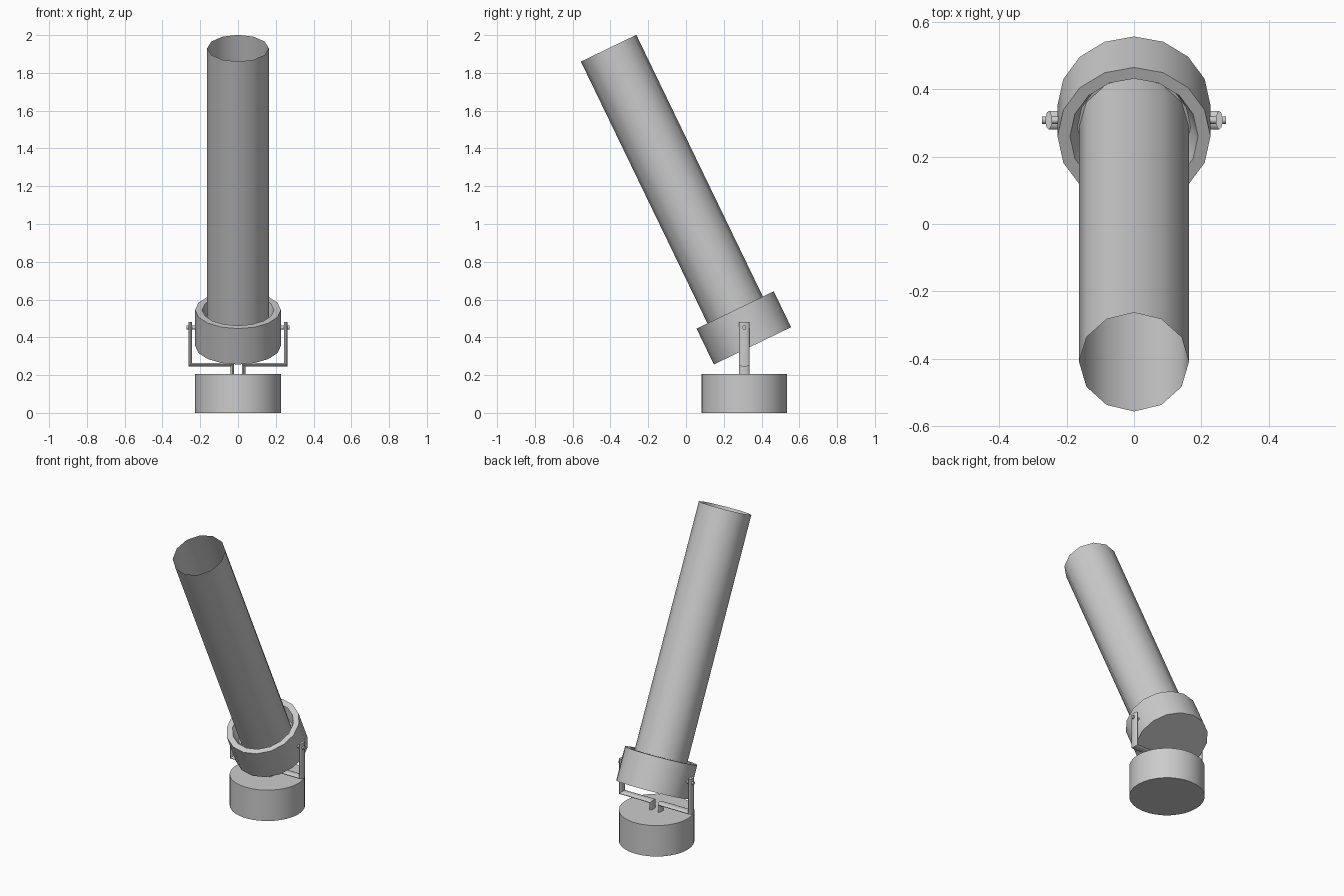
import bpy, bmesh, math
from mathutils import Vector, Matrix

if "Cube" in bpy.data.objects:
    bpy.data.objects.remove(bpy.data.objects["Cube"])

TILT = math.radians(25.8)
BASE_Y = 0.308


def finish(name, bm, matrix=None, recalc=True):
    if matrix is not None:
        bm.transform(matrix)
    if recalc:
        bmesh.ops.recalc_face_normals(bm, faces=bm.faces)
    me = bpy.data.meshes.new(name)
    bm.to_mesh(me)
    bm.free()
    ob = bpy.data.objects.new(name, me)
    bpy.context.collection.objects.link(ob)
    for p in me.polygons:
        p.use_smooth = True
    me.set_sharp_from_angle(angle=math.radians(40))
    return ob


def lathe(name, profile, sides, matrix, caps=True):
    """Stack rings (radius, height) and optionally cap both ends."""
    bm = bmesh.new()
    rings = []
    for r, z in profile:
        rings.append([bm.verts.new((r * math.cos(2 * math.pi * i / sides),
                                    r * math.sin(2 * math.pi * i / sides), z))
                      for i in range(sides)])
    for a, b in zip(rings, rings[1:]):
        for i in range(sides):
            j = (i + 1) % sides
            bm.faces.new((a[i], a[j], b[j], b[i]))
    if caps:
        bm.faces.new(rings[0][::-1])
        bm.faces.new(rings[-1])
    return finish(name, bm, matrix, recalc=caps)


def sweep(name, path, hw, hy, sides, sx):
    """Sweep a rounded flat section along a mitred path in the xz plane."""
    bm = bmesh.new()
    pts = [Vector(p) for p in path]
    rings = []
    for k, p in enumerate(pts):
        d0 = (p - pts[k - 1]).normalized() if k else (pts[1] - p).normalized()
        d1 = (pts[k + 1] - p).normalized() if k < len(pts) - 1 else d0
        n0, n1 = Vector((-d0.y, d0.x)), Vector((-d1.y, d1.x))
        m = (n0 + n1).normalized()
        m /= m.dot(n0)
        ring = []
        for i in range(sides):
            t = 2 * math.pi * i / sides
            off = p + m * hw * math.cos(t)
            ring.append(bm.verts.new((sx * off.x, BASE_Y + hy * math.sin(t), off.y)))
        rings.append(ring)
    for a, b in zip(rings, rings[1:]):
        for i in range(sides):
            j = (i + 1) % sides
            bm.faces.new((a[i], a[j], b[j], b[i]))
    bm.faces.new(rings[0][::-1])
    bm.faces.new(rings[-1])
    return finish(name, bm)


# Round base
lathe("base", [(0.227, 0), (0.227, 0.205)], 32, Matrix.Translation((0, BASE_Y, 0)))

# Tilted cup and the open tube standing in it
tilt = Matrix.Translation((0, 0.352, 0.355)) @ Matrix.Rotation(TILT, 4, 'X')
lathe("cup", [(0.227, 0), (0.227, 0.211), (0.19, 0.211), (0.168, 0.147)], 16, tilt)
lathe("tube", [(0.163, 0.14), (0.163, 1.75)], 12, tilt, caps=False)

# Mirrored fork arms with hinge pins
for side, sx in (("left", -1), ("right", 1)):
    sweep("fork_arm_" + side,
          [(0.03, 0.2), (0.03, 0.255), (0.253, 0.255), (0.253, 0.482)],
          0.01, 0.027, 12, sx)
    pin = (Matrix.Translation((sx * 0.215, BASE_Y, 0.452))
           @ Matrix.Rotation(sx * math.pi / 2, 4, 'Y'))
    lathe("hinge_pin_" + side, [(0.011, 0), (0.011, 0.058)], 12, pin)
